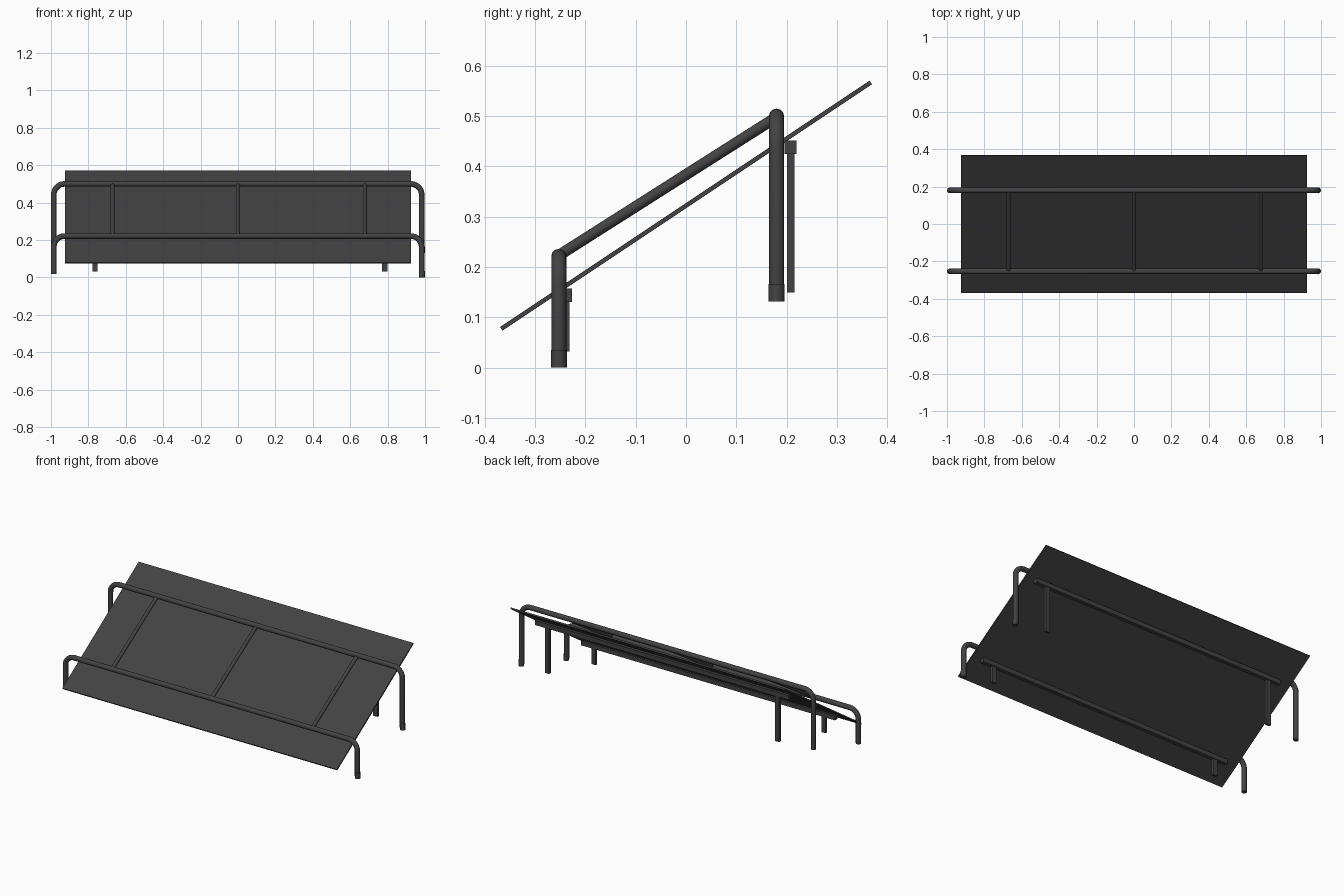
import bpy
from math import sin, cos, pi, atan2, hypot
from mathutils import Vector

cube = bpy.data.objects.get("Cube")
if cube:
    bpy.data.objects.remove(cube)

mat = bpy.data.materials.new("dark grey metal")
mat.use_nodes = True
grey = (0.055, 0.055, 0.055, 1)
mat.diffuse_color = grey
mat.node_tree.nodes["Principled BSDF"].inputs["Base Color"].default_value = grey


def box(name, centre, size, tilt=0):
    bpy.ops.mesh.primitive_cube_add(size=1, location=centre)
    ob = bpy.context.object
    ob.name = name
    ob.scale = size
    ob.rotation_euler.x = tilt
    bpy.ops.object.transform_apply(location=False, rotation=True, scale=True)
    ob.data.materials.append(mat)
    return ob


def tube(name, points, radius):
    curve = bpy.data.curves.new(name, "CURVE")
    curve.dimensions = "3D"
    curve.bevel_depth = radius
    curve.bevel_resolution = 4
    curve.use_fill_caps = True
    spline = curve.splines.new("POLY")
    spline.points.add(len(points) - 1)
    for p, co in zip(spline.points, points):
        p.co = (*co, 1)
    ob = bpy.data.objects.new(name, curve)
    bpy.context.collection.objects.link(ob)
    bpy.ops.object.select_all(action="DESELECT")
    ob.select_set(True)
    bpy.context.view_layer.objects.active = ob
    bpy.ops.object.convert(target="MESH")
    ob = bpy.context.object
    ob.data.materials.clear()
    ob.data.materials.append(mat)
    bpy.ops.object.shade_smooth_by_angle(angle=0.7)
    return ob


def hoop(name, y, z, left_foot, right_foot):
    """Long rail with rounded corners running down into a leg at each end."""
    bend, x_right, x_left = 0.058, -0.985, 0.982
    arc = [i * pi / 16 for i in range(9)]
    pts = [(x_right, y, right_foot)]
    pts += [(x_right + bend - bend * cos(a), y, z - bend + bend * sin(a)) for a in arc]
    pts += [(x_left - bend + bend * sin(a), y, z - bend + bend * cos(a)) for a in arc]
    pts.append((x_left, y, left_foot + 0.01))
    tube(name, pts, 0.015)
    # Slightly wider sleeve around the left foot
    tube(name + "_foot", [(x_left + 0.002, y, left_foot),
                          (x_left + 0.002, y, left_foot + 0.035)], 0.016)


# Sloping panel
run, rise = 0.735, 0.49
slope = atan2(rise, run)
box("panel", (0, 0, 0.322), (1.85, hypot(run, rise), 0.009), slope)

# Tubular guard above the panel
hoop("front_hoop", -0.253, 0.221, 0.0, 0.018)
hoop("rear_hoop", 0.18, 0.5, 0.131, 0.149)
for i, x in enumerate((-0.67, 0, 0.678)):
    tube(f"cross_bar_{i + 1}", [(x, -0.253, 0.223), (x, 0.18, 0.498)], 0.011)

# Support beams and posts below the panel
for name, y, top, foot in (("front", -0.239, 0.157, 0.032),
                           ("rear", 0.208, 0.452, 0.149)):
    box(name + "_beam", (0.01, y, top - 0.0135), (1.71, 0.024, 0.027))
    for side, x in (("right", -0.765), ("left", 0.785)):
        height = top - 0.02 - foot
        box(f"{name}_{side}_post", (x, y, foot + height / 2), (0.028, 0.015, height))
